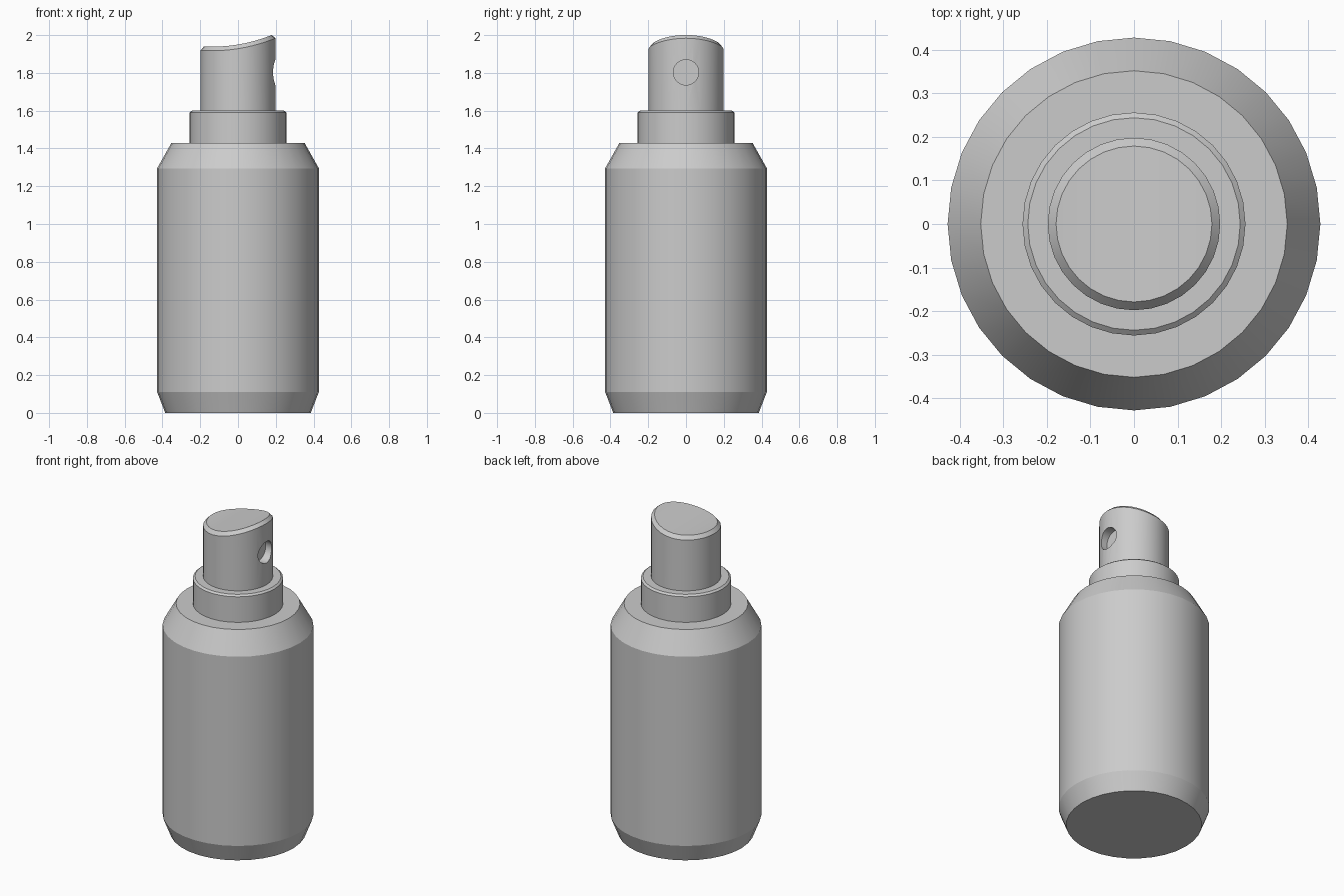
import bpy, bmesh
from math import cos, sin, pi, radians

SIDES = 32

cube = bpy.data.objects.get("Cube")
if cube:
    bpy.data.objects.remove(cube, do_unlink=True)

grey = bpy.data.materials.new("plain_grey")
grey.use_nodes = True
grey.diffuse_color = (0.6, 0.6, 0.6, 1)
grey.node_tree.nodes["Principled BSDF"].inputs["Base Color"].default_value = (0.6, 0.6, 0.6, 1)


def turned(name, profile, strip_top=False):
    """Closed round solid; each profile row is a radius and a height rule z(x)."""
    bm = bmesh.new()
    rings = []
    for radius, height in profile:
        ring = []
        for i in range(SIDES):
            a = 2 * pi * i / SIDES
            x, y = radius * cos(a), radius * sin(a)
            ring.append(bm.verts.new((x, y, height(x) if callable(height) else height)))
        rings.append(ring)
    for low, high in zip(rings, rings[1:]):
        for i in range(SIDES):
            j = (i + 1) % SIDES
            bm.faces.new((low[i], low[j], high[j], high[i]))
    bm.faces.new(rings[0][::-1])
    top = rings[-1]
    if strip_top:
        # strips across y follow the curved top
        for i in range(SIDES // 2):
            corners = [top[i], top[i + 1], top[-i - 1], top[-i]]
            bm.faces.new(list(dict.fromkeys(corners)))
    else:
        bm.faces.new(top)
    bmesh.ops.recalc_face_normals(bm, faces=bm.faces)
    mesh = bpy.data.meshes.new(name)
    bm.to_mesh(mesh)
    bm.free()
    mesh.materials.append(grey)
    obj = bpy.data.objects.new(name, mesh)
    bpy.context.collection.objects.link(obj)
    return obj


def select_only(obj):
    bpy.ops.object.select_all(action='DESELECT')
    obj.select_set(True)
    bpy.context.view_layer.objects.active = obj


# Bottle and collar
body = turned("bottle_body", [(0.385, 0), (0.428, 0.11), (0.428, 1.295), (0.352, 1.43)])
collar = turned("collar", [(0.256, 1.43), (0.256, 1.59), (0.244, 1.6)])

# Spray head with a swept-up, bevelled top
head = turned("spray_head", [
    (0.198, 1.6),
    (0.198, lambda x: 1.928 + 0.16 * x + 0.61 * x * x),
    (0.179, lambda x: 1.95 + 0.167 * x + 0.65 * x * x),
], strip_top=True)

# Round nozzle recess on the +x side
bpy.ops.mesh.primitive_cylinder_add(vertices=SIDES, radius=0.067, depth=0.2,
                                    location=(0.245, 0, 1.803), rotation=(0, pi / 2, 0))
cutter = bpy.context.object
cutter.name = "nozzle_cutter"
cutter.hide_render = True
cutter.data.materials.append(grey)
cut = head.modifiers.new("nozzle_hole", 'BOOLEAN')
cut.operation = 'DIFFERENCE'
cut.solver = 'EXACT'
cut.object = cutter
select_only(head)
bpy.ops.object.modifier_apply(modifier=cut.name)
bpy.data.objects.remove(cutter, do_unlink=True)

# Smooth sides, crisp rims
for part in (body, collar, head):
    select_only(part)
    bpy.ops.object.shade_smooth_by_angle(angle=radians(20))
